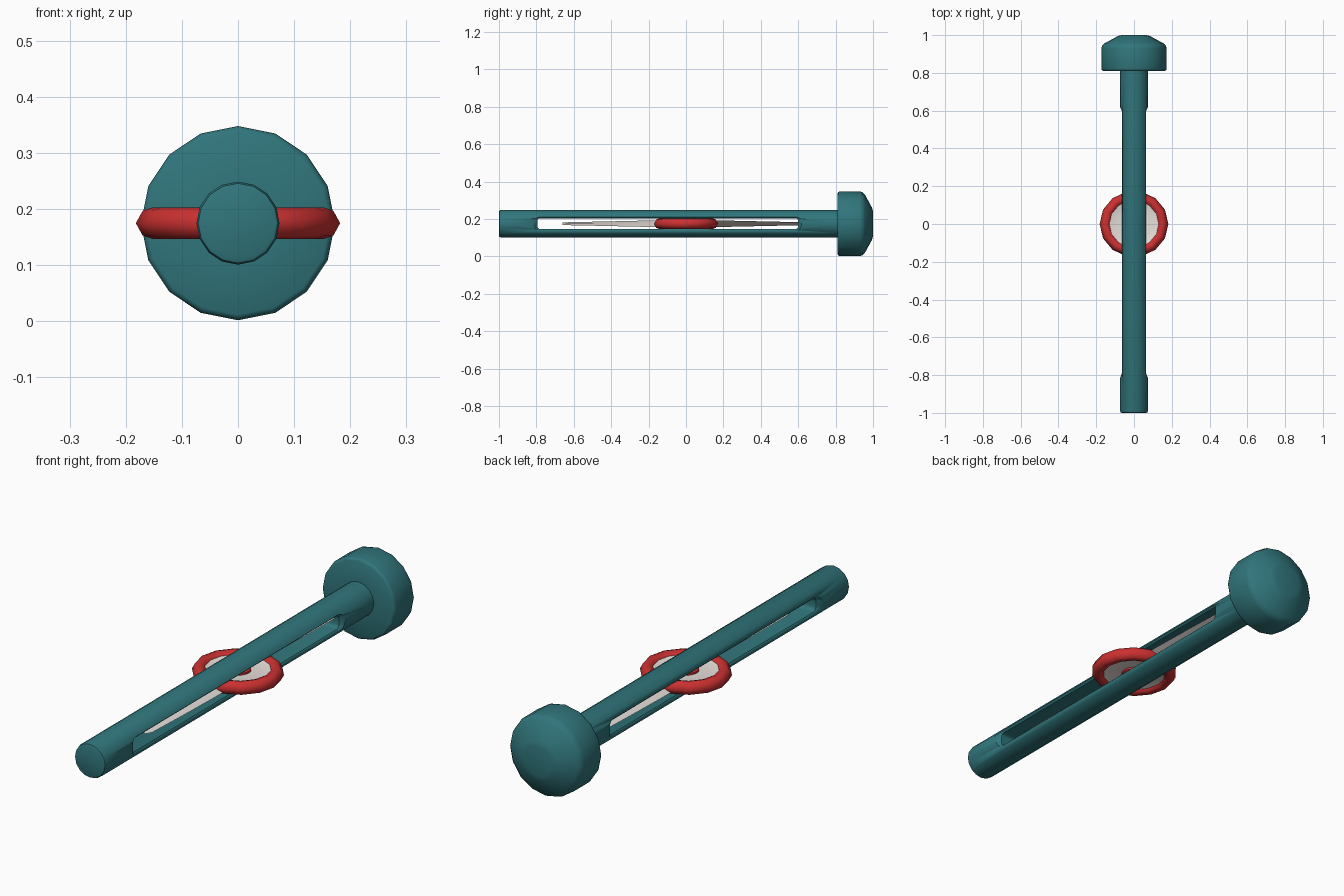
import bpy, bmesh, math
from mathutils import Matrix

if "Cube" in bpy.data.objects:
    bpy.data.objects.remove(bpy.data.objects["Cube"])

ZC = 0.175  # height of the rod axis


def material(name, rgb):
    m = bpy.data.materials.new(name)
    m.diffuse_color = (*rgb, 1)
    m.use_nodes = True
    m.node_tree.nodes["Principled BSDF"].inputs["Base Color"].default_value = m.diffuse_color
    return m


TEAL = material("teal", (0.03, 0.18, 0.20))
RED = material("red", (0.60, 0.03, 0.03))
WHITE = material("off_white", (0.80, 0.74, 0.70))


def finish(name, bm, mat, angle=40):
    bmesh.ops.recalc_face_normals(bm, faces=bm.faces)
    me = bpy.data.meshes.new(name)
    bm.to_mesh(me)
    bm.free()
    ob = bpy.data.objects.new(name, me)
    bpy.context.collection.objects.link(ob)
    ob.location.z = ZC
    me.materials.append(mat)
    bpy.ops.object.select_all(action='DESELECT')
    ob.select_set(True)
    bpy.context.view_layer.objects.active = ob
    bpy.ops.object.shade_smooth_by_angle(angle=math.radians(angle))
    return ob


def skin(bm, loops, wrap=False):
    """Bridge equal vertex loops; cap the ends unless wrapped."""
    rows = [[bm.verts.new(p) for p in lp] for lp in loops]
    n = len(rows[0])
    pairs = list(zip(rows, rows[1:]))
    if wrap:
        pairs.append((rows[-1], rows[0]))
    else:
        bm.faces.new(rows[0])
        bm.faces.new(rows[-1])
    for a, b in pairs:
        for i in range(n):
            j = (i + 1) % n
            bm.faces.new((a[i], a[j], b[j], b[i]))


def lathe(name, profile, mat, sides=16, along_y=False, wrap=False, angle=40):
    bm = bmesh.new()
    ang = [2 * math.pi * i / sides for i in range(sides)]
    skin(bm, [[(r * math.cos(a), r * math.sin(a), h) for a in ang] for r, h in profile], wrap)
    if along_y:
        bmesh.ops.transform(bm, matrix=Matrix.Rotation(-math.pi / 2, 4, 'X'), verts=bm.verts)
    return finish(name, bm, mat, angle)


# slotted rod
rod = lathe("rod", [(0.064, -1), (0.071, -0.997), (0.074, -0.988), (0.074, 0.85)],
            TEAL, along_y=True)


def slot_outline(x, grow):
    y0, y1, h, r = -0.795 - grow, 0.6 + grow, 0.029 + grow, 0.016 + grow
    pts = []
    for k, (cy, cz) in enumerate([(y1 - r, h - r), (y0 + r, h - r), (y0 + r, r - h), (y1 - r, r - h)]):
        for s in range(4):
            a = (k + s / 3) * math.pi / 2
            pts.append((x, cy + r * math.cos(a), cz + r * math.sin(a)))
    return pts


# cutter flares outward to soften the slot rim
bm = bmesh.new()
skin(bm, [slot_outline(x, g) for x, g in [(-0.1, 0.045), (-0.056, 0), (0.056, 0), (0.1, 0.045)]])
cutter = finish("slot_cutter", bm, TEAL)
cutter.hide_render = True
cutter.hide_set(True)
mod = rod.modifiers.new("slot", 'BOOLEAN')
mod.operation = 'DIFFERENCE'
mod.object = cutter
mod.solver = 'EXACT'

# rounded knob on the back end
lathe("end_knob", [(0.06, 0.81), (0.163, 0.81), (0.170, 0.814), (0.173, 0.824), (0.173, 0.930),
                   (0.168, 0.945), (0.155, 0.957), (0.085, 0.995), (0.065, 1.0)],
      TEAL, along_y=True, angle=50)

# wheel: rim, dished web and hub
half = [(0.182, 0), (0.170, 0.022), (0.153, 0.028), (0.135, 0.022), (0.124, 0)]
rim = lathe("wheel_rim", half + [(r, -h) for r, h in half[-2:0:-1]], RED, sides=14, wrap=True, angle=60)
rim.scale.y = 0.96
top = [(0.132, 0.014), (0.10, 0.006), (0.05, 0.008)]
web = lathe("wheel_web", [(r, -h) for r, h in top[::-1]] + top, WHITE, sides=14)
web.scale.y = 0.96
lathe("wheel_hub", [(0.040, -0.023), (0.052, -0.016), (0.052, 0.016), (0.040, 0.023)], RED)

# two pitched blades running inside the slot
for side, label in ((-1, "front"), (1, "back")):
    bm = bmesh.new()
    loops = []
    for d, w, pitch, t in [(0.05, 0.044, 26, 0.005), (0.2, 0.044, 23, 0.004),
                           (0.45, 0.042, 16, 0.003), (0.63, 0.038, 12, 0.003), (0.66, 0.028, 12, 0.002)]:
        a = math.radians(pitch) * side
        c, s = math.cos(a), math.sin(a)
        loops.append([(u * c - v * s, side * d, u * s + v * c)
                      for u, v in [(-w, 0), (0, -t), (w, 0), (0, t)]])
    skin(bm, loops)
    finish(label + "_blade", bm, WHITE)
